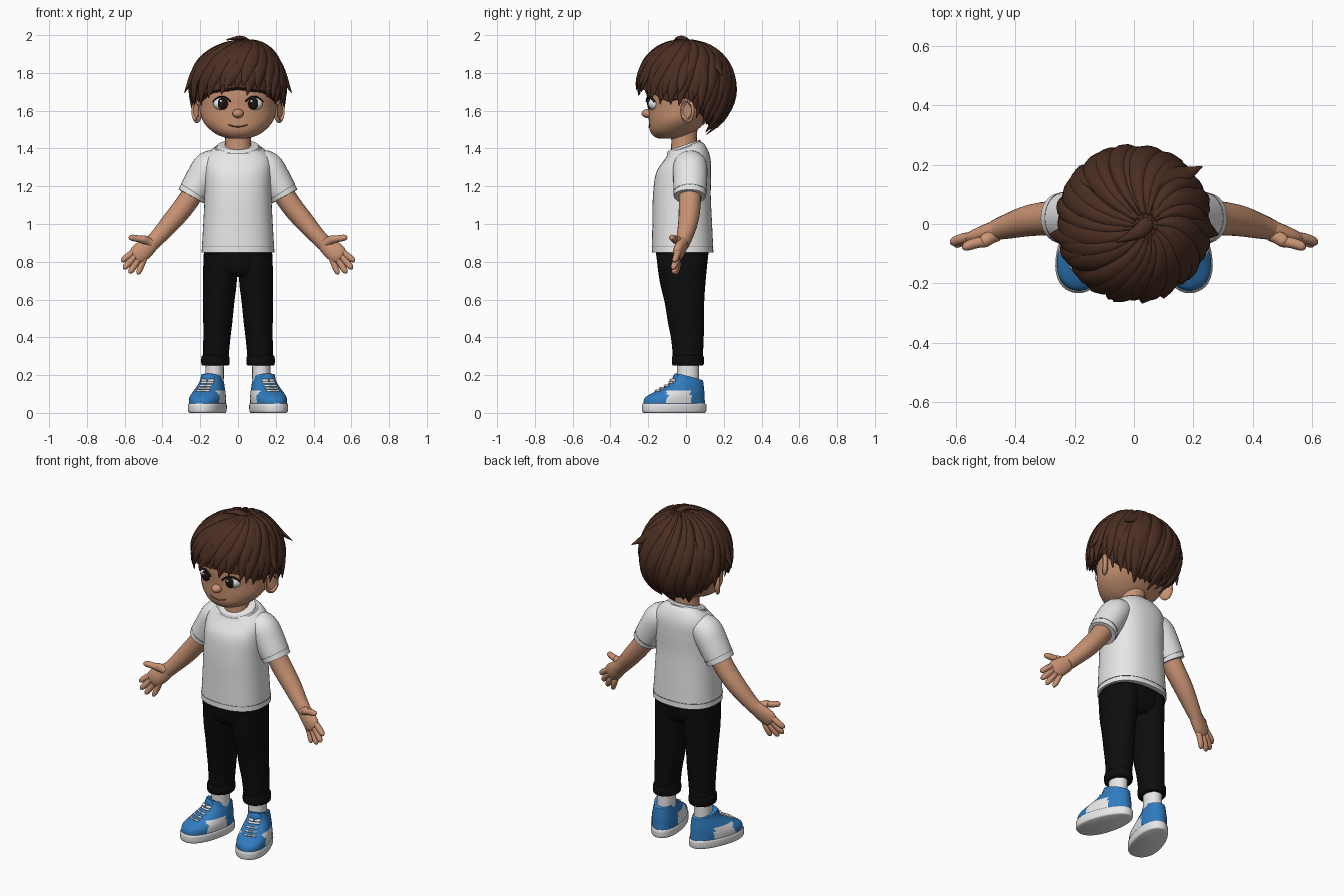
import bpy, bmesh, random
from math import sin, cos, pi, radians, hypot, copysign
from mathutils import Vector, Matrix
from mathutils.bvhtree import BVHTree

random.seed(4)
if "Cube" in bpy.data.objects:
    bpy.data.objects.remove(bpy.data.objects["Cube"])


def material(name, *rgb):
    m = bpy.data.materials.new(name)
    m.use_nodes = True
    m.diffuse_color = (*rgb, 1)
    m.node_tree.nodes["Principled BSDF"].inputs["Base Color"].default_value = (*rgb, 1)
    return m


SKIN = material("skin", .58, .29, .17)
HAIR = material("brown hair", .07, .027, .016)
WHITE = material("white cloth", .8, .8, .8)
STITCH = material("grey stitching", .3, .3, .3)
BLACK = material("black cloth", .004, .004, .004)
BLUE = material("blue leather", .03, .2, .52)
DARK = material("dark iris", .01, .007, .006)
LIP = material("lip line", .28, .09, .05)
made = []


def spline(pts, k):
    """Smooth interpolation through tuples of any length."""
    out = []
    for i in range(len(pts) - 1):
        a, b, c, d = (pts[max(0, min(len(pts) - 1, i + j))] for j in (-1, 0, 1, 2))
        for s in range(k):
            t = s / k
            out.append([q + .5 * t * (r - p + t * (2*p - 5*q + 4*r - u + t * (3*(q - r) + u - p)))
                        for p, q, r, u in zip(a, b, c, d)])
    return out + [list(pts[-1])]


def sweep(pts, n=20, k=4, ref=lambda p: Vector((0, 1, 0)), e=1, up=False, foot=0):
    """Loft rings given as x, y, z, side radius, depth radius, tilt."""
    rows = spline([tuple(p) + (0,) * (6 - len(p)) for p in pts], k)
    mid = [Vector(r[:3]) for r in rows]
    verts, faces = [], []
    for i, (r, c) in enumerate(zip(rows, mid)):
        t = Vector((0, 0, 1)) if up else (mid[min(i + 1, len(mid) - 1)] - mid[max(i - 1, 0)]).normalized()
        side = t.cross(ref(c)).normalized()
        deep = side.cross(t)
        for j in range(n):
            ca, sa = (copysign(abs(f(2*pi*j/n)) ** e, f(2*pi*j/n)) for f in (cos, sin))
            verts.append(c + side*r[3]*ca*(1 - foot*sa) + deep*r[4]*sa + Vector((0, 0, r[5]*r[4]*sa)))
    for i in range(len(rows) - 1):
        for j in range(n):
            q = (j + 1) % n
            faces.append((i*n + j, i*n + q, i*n + n + q, i*n + n + j))
    last = (len(rows) - 1) * n
    return verts, faces + [tuple(range(n)), tuple(range(last, last + n))]


def ball(center, radii, turn=0, dent=False):
    bm = bmesh.new()
    bmesh.ops.create_uvsphere(bm, u_segments=28, v_segments=18, radius=1)
    rot = Matrix.Rotation(turn, 3, 'Z')
    verts = []
    for v in bm.verts:
        p = v.co.copy()
        if dent and p.x > 0 and hypot(p.y, p.z) < .72:
            p.x = .1
        verts.append(rot @ Vector(a * b for a, b in zip(p, radii)) + Vector(center))
    faces = [tuple(v.index for v in f.verts) for f in bm.faces]
    bm.free()
    return verts, faces


def add(name, parts, *mats, mirror=False, rule=None, place=None):
    verts, faces = [], []
    for v, f in parts:
        faces += [tuple(i + len(verts) for i in q) for q in f]
        verts += v
    me = bpy.data.meshes.new(name)
    me.from_pydata(verts, [], faces)
    bm = bmesh.new()
    bm.from_mesh(me)
    bmesh.ops.recalc_face_normals(bm, faces=bm.faces)
    if rule:
        for f in bm.faces:
            f.material_index = rule(f.calc_center_median())
    if place:
        bm.transform(place)
    bm.to_mesh(me)
    bm.free()
    for m in mats:
        me.materials.append(m)
    ob = bpy.data.objects.new(name, me)
    bpy.context.collection.objects.link(ob)
    if mirror:
        ob.modifiers.new("mirror", 'MIRROR').use_clip = False
    made.append(ob)


# Head, neck and ears
head = sweep([(0, -.09, 1.452, .045, .055), (0, -.082, 1.468, .10, .092), (0, -.066, 1.50, .148, .127),
              (0, -.04, 1.55, .188, .157), (0, -.01, 1.62, .205, .19), (0, 0, 1.70, .212, .205),
              (0, 0, 1.80, .19, .19), (0, 0, 1.88, .11, .11)], n=48, k=5, up=True)
add("head", [head], SKIN)
add("neck", [sweep([(0, -.01, 1.36, .078, .072), (0, -.01, 1.43, .068, .068), (0, -.01, 1.5, .07, .07)], up=True)], SKIN)
add("nose", [ball((0, -.203, 1.585), (.03, .032, .024))], SKIN)
add("ears", [ball((.218, .008, 1.6), (.02, .043, .066), radians(-35), True)], SKIN, mirror=True)
face_tree = BVHTree.FromPolygons(*head)


def on_face(x, z, lift):
    y = face_tree.ray_cast(Vector((x, -1, z)), Vector((0, 1, 0)))[0].y
    return x, y - lift, z


# Eyes, brows and mouth
add("eyeballs", [ball((.085, -.168, 1.637), (.046, .034, .035))], WHITE, mirror=True)
add("irises", [ball((.081, -.193, 1.637), (.028, .0125, .031))], DARK, mirror=True)
add("eye_glints", [ball((x, -.204, 1.65), (.007, .004, .007)) for x in (.072, -.09)], WHITE)
steps = [i / 4 - 1 for i in range(9)]
add("upper_lids", [sweep([(*on_face(.085 + .046*s, 1.647 + .028*(1 - s*s), .008), .004, .007) for s in steps], 8, 2)],
    DARK, mirror=True)
add("eyebrows", [sweep([(*on_face(.09 + .042*s, 1.7 + .009*(1 - s*s) - .003*s, .003), .009*(1.15 - s*s), .005)
                        for s in steps], 8, 2)], HAIR, mirror=True)
add("mouth", [sweep([(*on_face(.05*s, 1.515 + .011*s*s, 0), .0035, .004) for s in steps], 8, 2)], LIP)

# Hair: a cap with a shaped hairline, covered by tapered locks around a crown
CENTER, SIZE = Vector((0, -.005, 1.71)), Vector((.238, .245, .24))
LINE = [(0, 86), (40, 91), (65, 104), (90, 99), (115, 124), (150, 142), (180, 146)]


def hairline(phi):
    phi = abs((phi + 180) % 360 - 180)
    for (a, s), (b, t) in zip(LINE, LINE[1:]):
        if phi <= b:
            return s + (t - s) * (phi - a) / (b - a)
    return LINE[-1][1]


def scalp(theta, phi, lift=0):
    th, ph = radians(theta), radians(phi)
    d = Vector((sin(th)*sin(ph), -sin(th)*cos(ph), cos(th)))
    return CENTER + d * SIZE * (1 + lift) + Vector((.04 * max(cos(th), 0)**4, 0, 0))


N, R = 60, 14
cap = [scalp(hairline(360*j/N) * (i + .1) / R, 360*j/N) for i in range(R + 1) for j in range(N)]
cap += [Vector((0, .03, 1.64)), scalp(0, 0)]
quads = [(i*N + j, i*N + (j+1) % N, (i+1)*N + (j+1) % N, (i+1)*N + j) for i in range(R) for j in range(N)]
fans = [(R*N + j, R*N + (j+1) % N, len(cap) - 2) for j in range(N)]
fans += [(j, (j+1) % N, len(cap) - 1) for j in range(N)]
add("hair_cap", [(cap, quads + fans)], HAIR)


def radial(p):
    return p - CENTER


def lock(phi, start, end, width, lift, flare, swirl):
    pts = []
    for i in range(7):
        t = i / 6
        w = width * (.25 + .75 * sin(pi * min(1, t * 1.5) / 2)) * (1 - t**4) + .002
        p = scalp(start + (end - start)*t, phi + swirl*(1 - t)**1.3, lift*sin(pi*(.15 + .85*t)) + flare*t**4)
        pts.append((*p, w, .024*(1 - t**3) + .002))
    return sweep(pts, 10, 3, radial)


locks = []
for layer, (count, lift, reach) in enumerate(((30, 0, 6), (24, .035, -3))):
    for i in range(count):
        phi = 360 * (i + .5*layer) / count
        locks.append(lock(phi + random.uniform(-4, 4), 5 + 3*layer, hairline(phi) + reach + random.uniform(-5, 4),
                          random.uniform(.036, .05), lift + random.uniform(0, .015), random.uniform(.02, .09), 38))
for side in (-1, 1):
    for phi, end, flare in ((84, 93, .2), (72, 108, .06), (108, 112, .16), (140, 148, .1)):
        locks.append(lock(side*phi, 40, end, .034, .03, flare, 12))
locks.append(lock(130, 25, 76, .04, .03, .3, 35))
add("hair_locks", locks, HAIR)
add("crown_tuft", [sweep([(.06, .02, 1.93, .02, .02), (.045, 0, 1.965, .028, .017),
                          (.01, -.03, 1.985, .022, .012), (-.06, -.06, 1.975, .003, .003)], 10, 5, radial)], HAIR)

# Shirt with sleeves, neckband and stitching
add("shirt_body", [sweep([(0, -.018, .85, .193, .163), (0, -.02, 1.0, .184, .158), (0, -.022, 1.15, .177, .153),
                          (0, -.013, 1.27, .178, .146), (0, .005, 1.345, .175, .123, .08),
                          (0, 0, 1.388, .142, .102, .28), (0, -.01, 1.408, .108, .085, .35)],
                         n=48, k=5, e=.85, up=True)], WHITE)
add("shirt_sleeves", [sweep([(.09, .022, 1.325, .065, .075), (.15, .022, 1.305, .084, .09), (.197, .022, 1.235, .083, .09),
                             (.247, .02, 1.146, .077, .085)], n=28)], WHITE, mirror=True)
add("neckband", [sweep([(0, -.01, 1.402, .114, .09, .35), (0, -.01, 1.416, .108, .085, .35),
                        (0, -.01, 1.418, .098, .077, .35)], n=40, up=True)], WHITE)
add("body_stitching", [sweep([(0, -.018, .878, .1935, .1635), (0, -.018, .882, .1935, .1635)], 48, 1, e=.85, up=True),
                       sweep([(0, -.006, 1.4, .127, .096, .32), (0, -.007, 1.405, .121, .092, .33)], 40, 1, up=True)],
    STITCH)
add("sleeve_stitching", [sweep([(.232, .021, 1.172, .0805, .088), (.2345, .021, 1.168, .0803, .0878)], 28, 1)],
    STITCH, mirror=True)

# Arms and hands, palms forward
add("arms", [sweep([(.2, .02, 1.225, .056, .06), (.275, .02, 1.108, .056, .058), (.35, .012, 1.015, .052, .053),
                    (.425, -.008, .93, .043, .042), (.465, -.02, .89, .041, .034)])], SKIN, mirror=True)
add("palms", [sweep([(.44, -.012, .915, .036, .034), (.475, -.025, .883, .047, .032), (.515, -.04, .85, .052, .029),
                     (.54, -.048, .828, .044, .022), (.55, -.05, .82, .02, .01)])], SKIN, mirror=True)


def digit(base, tip, r):
    a, b = Vector(base), Vector(tip)
    bend = Vector((0, .006, 0))
    return sweep([(*(a.lerp(b, t) + bend * sin(pi*t)), r*s, r*s)
                  for t, s in ((0, 1), (.35, 1), (.7, .95), (.9, .75), (1, .2))], 12, 4)


add("fingers", [digit((.54, -.045, .862), (.618, -.065, .802), .0175),
                digit((.535, -.047, .842), (.606, -.072, .762), .018),
                digit((.52, -.046, .825), (.575, -.068, .739), .0175),
                digit((.495, -.042, .82), (.531, -.058, .733), .016),
                digit((.462, -.035, .90), (.515, -.07, .925), .024),
                digit((.495, -.06, .917), (.578, -.082, .93), .018)], SKIN, mirror=True)

# Trousers with rolled cuffs
add("trouser_seat", [sweep([(0, -.02, .72, .07, .09), (0, -.02, .76, .165, .125), (0, -.02, .88, .18, .143)],
                           n=40, e=.85, up=True)], BLACK)
add("trouser_legs", [sweep([(.092, -.02, .84, .09, .138), (.096, -.018, .7, .09, .122), (.103, -.008, .58, .083, .104),
                            (.107, 0, .48, .077, .096), (.113, .008, .38, .071, .085), (.119, .01, .27, .067, .078)],
                           n=28, up=True)], BLACK, mirror=True)
add("trouser_cuffs", [sweep([(.12, .01, .25, .066, .076), (.12, .01, .258, .074, .084), (.12, .01, .295, .074, .084),
                             (.12, .01, .305, .066, .076)], n=28, up=True)], BLACK, mirror=True)

# Socks and shoes, toes turned out
add("socks", [sweep([(.126, .012, .14, .05, .058), (.122, .01, .28, .048, .058)], up=True)], WHITE, mirror=True)
place = Matrix.Translation((.158, -.062, 0)) @ Matrix.Rotation(radians(17), 4, 'Z')
add("shoe_soles", [sweep([(0, 0, 0, .08, .165), (0, 0, .008, .088, .174), (0, 0, .04, .09, .175), (0, 0, .05, .086, .17)],
                         n=40, e=.9, up=True, foot=.1)], WHITE, mirror=True, place=place)
upper = sweep([(0, 0, .045, .084, .168), (0, .003, .08, .085, .162), (0, .028, .11, .078, .136),
               (0, .055, .14, .068, .106), (0, .073, .17, .059, .084), (0, .08, .19, .056, .074, -.25)],
              n=48, e=.9, up=True, foot=.1)
add("shoe_uppers", [upper], BLUE, WHITE, mirror=True, place=place,
    rule=lambda c: int(.055 < c.z < .118 and -.06 < c.y < .07 and abs(c.x) > .045))
shoe_tree = BVHTree.FromPolygons(*upper)
add("shoe_tongues", [ball((0, .008, .178), (.036, .014, .03))], BLUE, mirror=True, place=place)
laces = []
for y in (-.1, -.075, -.05, -.025):
    row = []
    for s in steps[1:-1]:
        p = shoe_tree.ray_cast(Vector((.045*s, y + .015*s*s, 1)), Vector((0, 0, -1)))[0]
        row.append((p.x, p.y, p.z + .003, .006, .006))
    laces.append(sweep(row, 8, 2))
laces += [ball((s * .02, -.012, .172), (.02, .008, .009), s * .4) for s in (-1, 1)]
add("shoe_laces", laces, WHITE, mirror=True, place=place)

# Smooth shading that keeps the hems and soles crisp
bpy.ops.object.select_all(action='DESELECT')
for ob in made:
    ob.select_set(True)
bpy.context.view_layer.objects.active = made[0]
bpy.ops.object.shade_smooth_by_angle(angle=radians(45))
